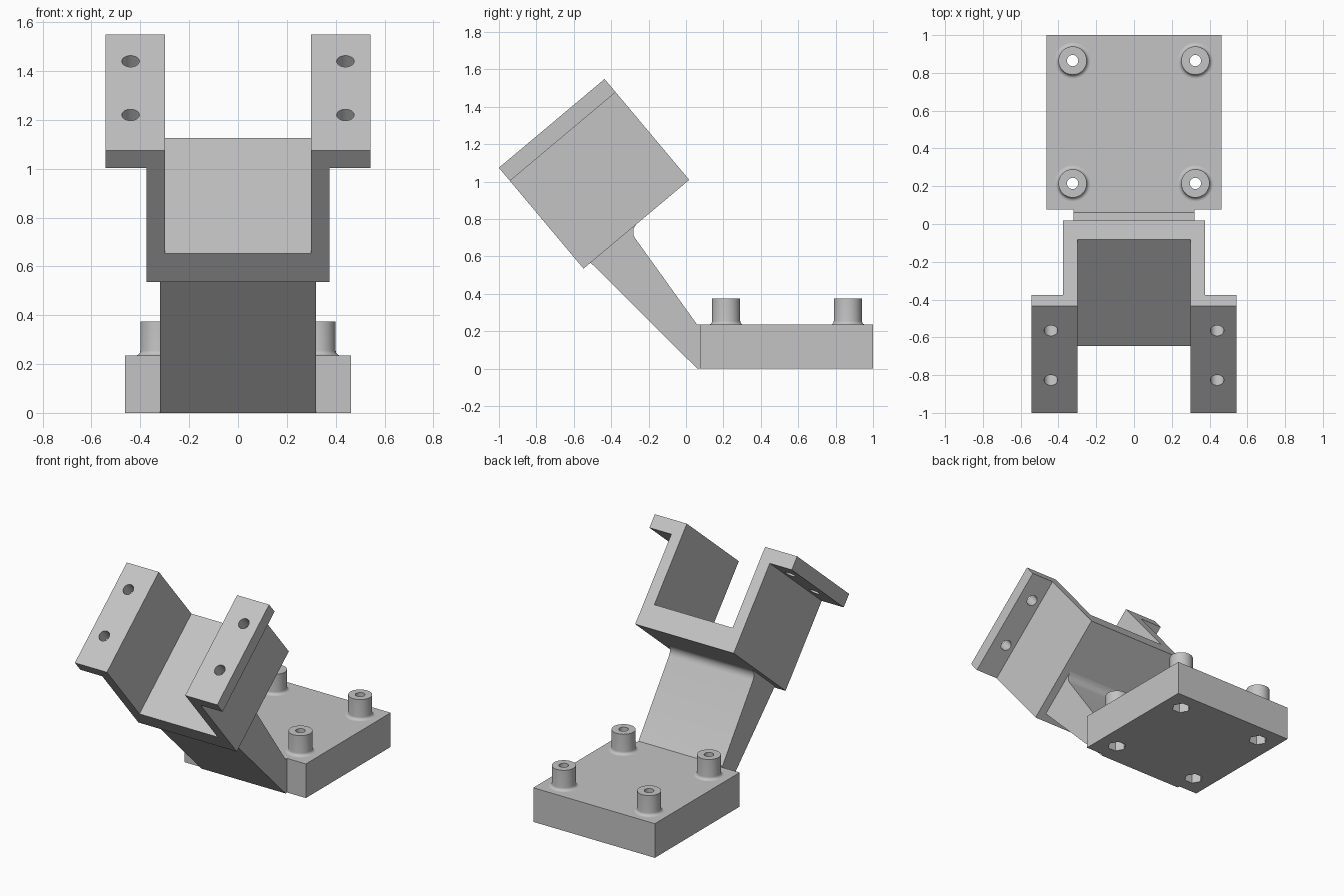
import bpy, bmesh, math
from mathutils import Matrix, Vector

if "Cube" in bpy.data.objects:
    bpy.data.objects.remove(bpy.data.objects["Cube"])

grey = bpy.data.materials.new("plain_grey")
grey.use_nodes = True
grey.diffuse_color = (0.55, 0.55, 0.55, 1)
grey.node_tree.nodes["Principled BSDF"].inputs["Base Color"].default_value = (0.55, 0.55, 0.55, 1)


def finish(name, bm, matrix=Matrix()):
    bmesh.ops.transform(bm, matrix=matrix, verts=bm.verts)
    bmesh.ops.recalc_face_normals(bm, faces=bm.faces)
    mesh = bpy.data.meshes.new(name)
    bm.to_mesh(mesh)
    bm.free()
    mesh.materials.append(grey)
    obj = bpy.data.objects.new(name, mesh)
    bpy.context.collection.objects.link(obj)
    return obj


def prism(name, points, push, matrix=Matrix()):
    """Extrude a closed outline along a vector."""
    bm = bmesh.new()
    face = bm.faces.new([bm.verts.new(p) for p in points])
    new = bmesh.ops.extrude_face_region(bm, geom=[face])["geom"]
    moved = [g for g in new if isinstance(g, bmesh.types.BMVert)]
    bmesh.ops.translate(bm, vec=Vector(push), verts=moved)
    return finish(name, bm, matrix)


def rod(radius, sides, centre, depth, matrix=Matrix()):
    """Cutter standing along local z, starting at centre."""
    x, y, z = centre
    ring = [(x + radius * math.cos(a), y + radius * math.sin(a), z)
            for a in (2 * math.pi * i / sides for i in range(sides))]
    return prism("cutter", ring, (0, 0, depth), matrix)


def activate(obj):
    bpy.ops.object.select_all(action="DESELECT")
    obj.select_set(True)
    bpy.context.view_layer.objects.active = obj


def cut(obj, cutters):
    activate(obj)
    for cutter in cutters:
        mod = obj.modifiers.new("hole", "BOOLEAN")
        mod.operation = "DIFFERENCE"
        mod.solver = "EXACT"
        mod.object = cutter
        bpy.ops.object.modifier_apply(modifier=mod.name)
        bpy.data.objects.remove(cutter)


def smooth(obj):
    activate(obj)
    bpy.ops.object.shade_smooth_by_angle(angle=math.radians(30))


# Base plate with bolt holes and hexagonal nut pockets underneath
TOP = 0.235
posts = [(x, y) for x in (-0.325, 0.325) for y in (0.215, 0.865)]
w = 0.463
plate = prism("base_plate", [(-w, 0.077, 0), (w, 0.077, 0), (w, 1, 0), (-w, 1, 0)], (0, 0, TOP))
for x, y in posts:
    cut(plate, [rod(0.03, 32, (x, y, -0.1), 0.5), rod(0.06, 6, (x, y, -0.1), 0.18)])
smooth(plate)

# Hollow standoffs with a flared foot
flare = [(0.095 - 0.02 * math.sin(a), TOP + 0.02 - 0.02 * math.cos(a))
         for a in (math.pi / 2 * i / 6 for i in range(7))]
section = flare + [(0.075, 0.375), (0.03, 0.375), (0.03, TOP)]
for i, (x, y) in enumerate(posts):
    bm = bmesh.new()
    verts = [bm.verts.new((r, 0, z)) for r, z in section]
    edges = [bm.edges.new(pair) for pair in zip(verts, verts[1:])]
    bmesh.ops.spin(bm, geom=verts + edges, cent=(0, 0, 0), axis=(0, 0, 1),
                   angle=2 * math.pi, steps=40, use_merge=True)
    bmesh.ops.remove_doubles(bm, verts=bm.verts, dist=0.0005)
    smooth(finish(f"standoff_{i + 1}", bm, Matrix.Translation((x, y, 0))))

# Slanted arm, filleted where it meets the cradle
side = [(0.077, 0), (0.06, 0), (-0.51, 0.567), (-0.262, 0.775), (-0.273, 0.762),
        (-0.28, 0.747), (-0.282, 0.73), (-0.28, 0.714), (-0.272, 0.697), (0.06, TOP), (0.077, TOP)]
arm = prism("slanted_arm", [(-0.32, y, z) for y, z in side], (0.64, 0, 0))
smooth(arm)

# Tilted U-shaped cradle with outward flanges
tilt = Matrix.Translation((0, -0.548, 0.535)) @ Matrix.Rotation(math.radians(40), 4, "X")
H, LENGTH = 0.704, 0.738
half = [(0.375, 0), (0.375, H - 0.092), (0.542, H - 0.092), (0.542, H), (0.298, H), (0.298, 0.153)]
outline = half + [(-x, z) for x, z in reversed(half)]
cradle = prism("tilted_cradle", [(x, 0, z) for x, z in outline], (0, LENGTH, 0), tilt)
cut(cradle, [rod(0.036, 32, (x, u, H - 0.15), 0.3, tilt)
             for x in (-0.44, 0.44) for u in (0.227, 0.569)])
smooth(cradle)
